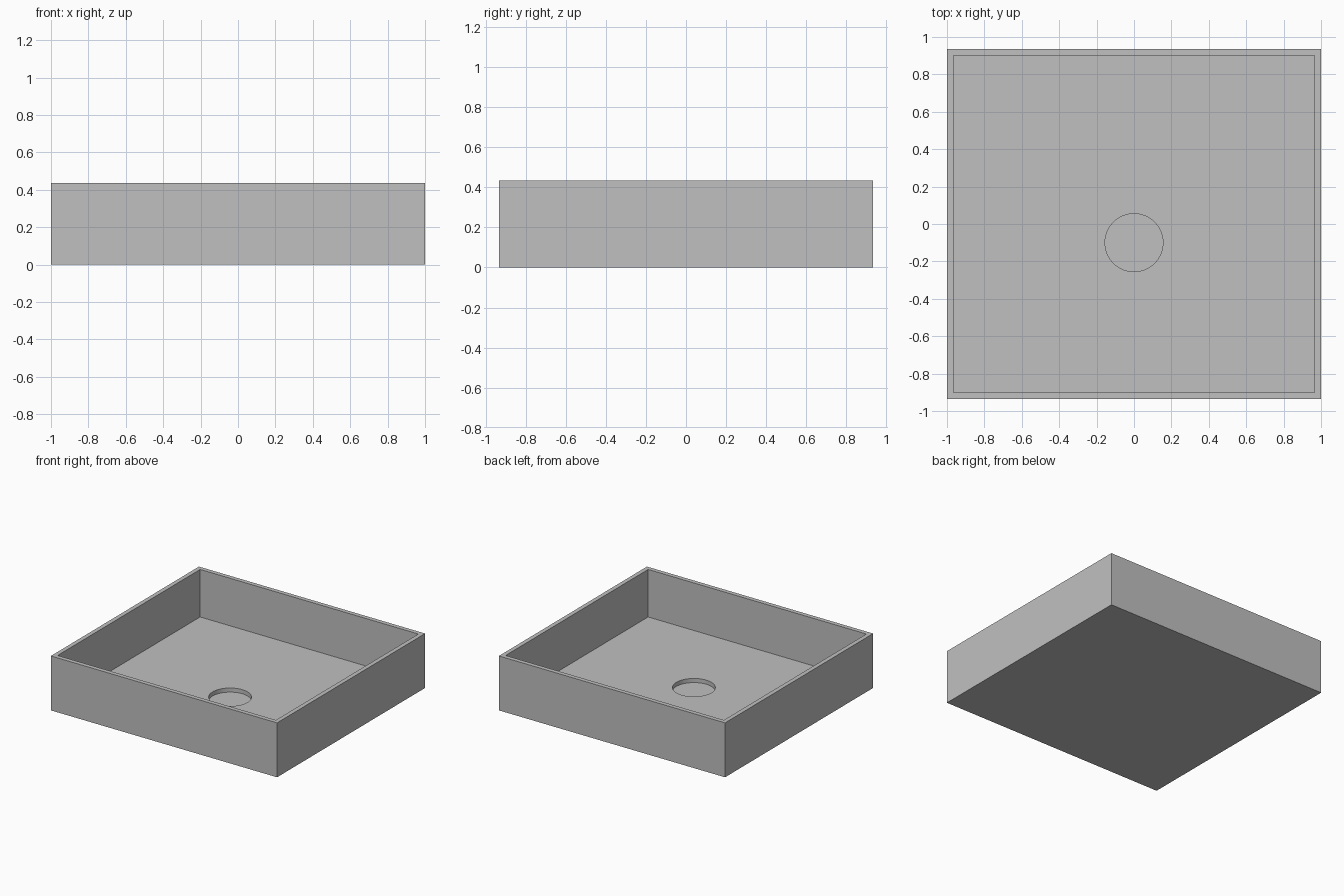
import bpy

cube = bpy.data.objects.get("Cube")
if cube:
    bpy.data.objects.remove(cube, do_unlink=True)

HALF_X, HALF_Y, HEIGHT = 1.0, 0.935, 0.435
WALL, FLOOR_Z = 0.035, 0.055
DRAIN_R, DRAIN_Y, DRAIN_Z = 0.155, -0.1, 0.022

grey = bpy.data.materials.new("plain grey")
grey.use_nodes = True
colour = (0.527, 0.527, 0.527, 1)
grey.diffuse_color = colour
grey.node_tree.nodes["Principled BSDF"].inputs["Base Color"].default_value = colour


def box(name, half_x, half_y, z0, z1):
    bpy.ops.mesh.primitive_cube_add(size=2, location=(0, 0, (z0 + z1) / 2))
    obj = bpy.context.object
    obj.name = name
    obj.scale = (half_x, half_y, (z1 - z0) / 2)
    bpy.ops.object.transform_apply(location=True, rotation=False, scale=True)
    obj.data.materials.append(grey)
    return obj


def cut(target, cutter):
    mod = target.modifiers.new(cutter.name, "BOOLEAN")
    mod.operation = "DIFFERENCE"
    mod.solver = "EXACT"
    mod.object = cutter
    bpy.context.view_layer.objects.active = target
    bpy.ops.object.modifier_apply(modifier=mod.name)
    bpy.data.objects.remove(cutter, do_unlink=True)


# Solid outer block
basin = box("basin", HALF_X, HALF_Y, 0, HEIGHT)

# Open hollow inside the thin walls
cut(basin, box("hollow_cutter", HALF_X - WALL, HALF_Y - WALL, FLOOR_Z, HEIGHT + 0.2))

# Shallow round drain recess in the floor
bpy.ops.mesh.primitive_cylinder_add(vertices=64, radius=DRAIN_R, depth=0.2,
                                    location=(0, DRAIN_Y, DRAIN_Z + 0.1))
drain = bpy.context.object
drain.name = "drain_cutter"
drain.data.materials.append(grey)
cut(basin, drain)

# Smooth drain wall, crisp edges elsewhere
bpy.ops.object.select_all(action="DESELECT")
basin.select_set(True)
bpy.context.view_layer.objects.active = basin
bpy.ops.object.shade_smooth_by_angle(angle=0.5)
